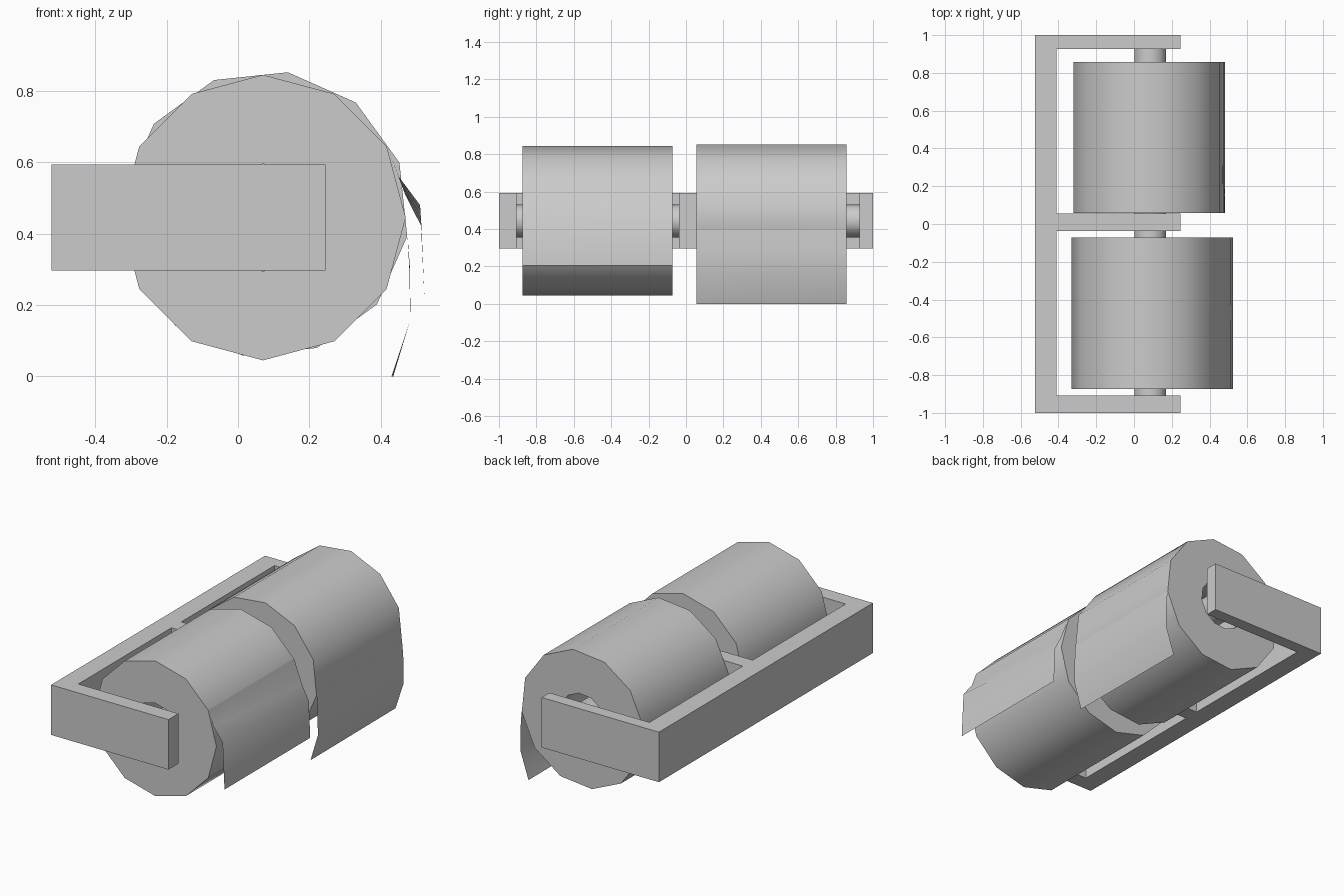
import bpy, bmesh, math

if "Cube" in bpy.data.objects:
    bpy.data.objects.remove(bpy.data.objects["Cube"])


def make(name, verts, faces, smooth=True):
    me = bpy.data.meshes.new(name)
    me.from_pydata(verts, [], faces)
    bm = bmesh.new()
    bm.from_mesh(me)
    bmesh.ops.recalc_face_normals(bm, faces=bm.faces)
    bm.to_mesh(me)
    bm.free()
    ob = bpy.data.objects.new(name, me)
    bpy.context.collection.objects.link(ob)
    if smooth:
        bpy.ops.object.select_all(action='DESELECT')
        ob.select_set(True)
        bpy.context.view_layer.objects.active = ob
        bpy.ops.object.shade_smooth_by_angle(angle=math.radians(40))
    return ob


def ring(cx, cz, r, y, n, start):
    return [(cx + r * math.cos(math.radians(start + 360 * i / n)), y,
             cz + r * math.sin(math.radians(start + 360 * i / n))) for i in range(n)]


def tube(name, cx, cz, r_out, r_in, y0, y1, start, n=12):
    # outer and inner rings joined all round, leaving an open core
    loops = [(r_out, y0), (r_out, y1), (r_in, y1), (r_in, y0)]
    verts = [v for r, y in loops for v in ring(cx, cz, r, y, n, start)]
    faces = [(a * n + i, a * n + (i + 1) % n, (a + 1) % 4 * n + (i + 1) % n, (a + 1) % 4 * n + i)
             for a in range(4) for i in range(n)]
    return make(name, verts, faces)


def rod(name, cx, cz, r, y0, y1, n=10):
    verts = ring(cx, cz, r, y0, n, 90) + ring(cx, cz, r, y1, n, 90)
    faces = [(i, (i + 1) % n, n + (i + 1) % n, n + i) for i in range(n)]
    faces += [tuple(range(n)), tuple(range(n, 2 * n))]
    return make(name, verts, faces)


def sheet(name, a, b, y0, y1, steps=4):
    # loose sheet blended between two end profiles
    m = len(a)
    verts = []
    for s in range(steps + 1):
        t = s / steps
        verts += [(p[0] * (1 - t) + q[0] * t, y0 + (y1 - y0) * t, p[1] * (1 - t) + q[1] * t)
                  for p, q in zip(a, b)]
    faces = [(s * m + i, s * m + i + 1, (s + 1) * m + i + 1, (s + 1) * m + i)
             for s in range(steps) for i in range(m - 1)]
    return make(name, verts, faces)


# Wall bracket: E-shaped outline extruded upward
xb, xi, xa = -0.523, -0.41, 0.245
outline = [(xb, -1), (xa, -1), (xa, -0.907), (xi, -0.907), (xi, -0.037), (xa, -0.037),
           (xa, 0.055), (xi, 0.055), (xi, 0.927), (xa, 0.927), (xa, 1), (xb, 1)]
k = len(outline)
make("bracket", [(x, y, z) for z in (0.297, 0.593) for x, y in outline],
     [tuple(range(k)), tuple(range(k, 2 * k))] +
     [(i, (i + 1) % k, k + (i + 1) % k, k + i) for i in range(k)], smooth=False)

# Axles
rod("front_axle", 0.087, 0.443, 0.088, -0.907, -0.037)
rod("rear_axle", 0.087, 0.443, 0.088, 0.055, 0.927)

# Paper rolls
tube("front_roll", 0.07, 0.445, 0.40, 0.15, -0.873, -0.072, 0)
tube("rear_roll", 0.077, 0.455, 0.402, 0.15, 0.057, 0.858, 21)

# Hanging sheets
sheet("front_sheet", [(0.417, 0.646), (0.45, 0.56), (0.51, 0.48), (0.523, 0.205)],
      [(0.417, 0.646), (0.468, 0.51), (0.514, 0.42), (0.523, 0.205)], -0.873, -0.072)
sheet("rear_sheet", [(0.475, 0.395), (0.48, 0.3), (0.483, 0.16), (0.435, 0)],
      [(0.475, 0.395), (0.482, 0.3), (0.483, 0.16), (0.43, 0)], 0.057, 0.858)
